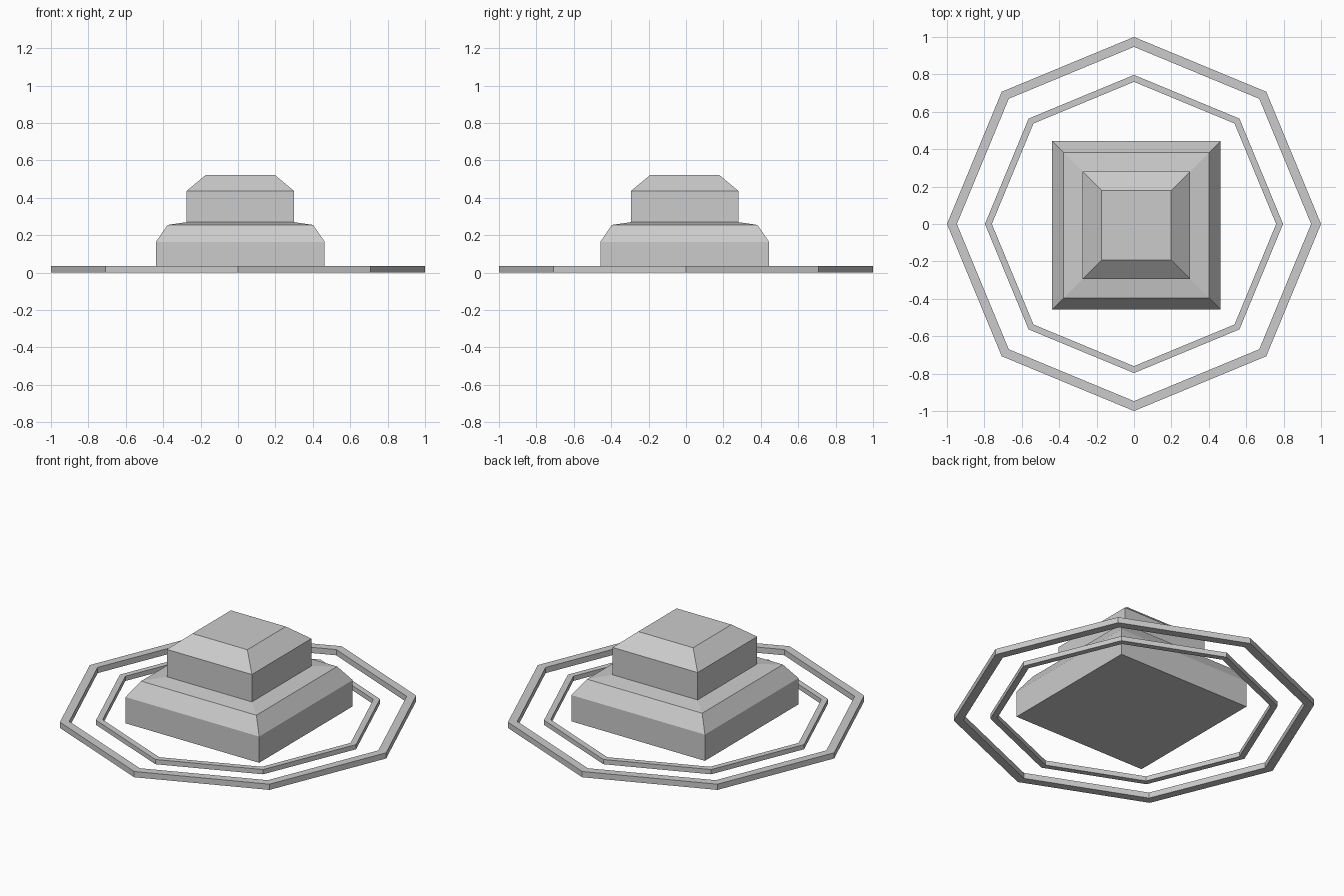
import bpy, bmesh, math

if "Cube" in bpy.data.objects:
    bpy.data.objects.remove(bpy.data.objects["Cube"])


def loft(name, loops, closed=False):
    """Bridge equal-length point loops; cap the ends unless closed into a ring."""
    bm = bmesh.new()
    rings = [[bm.verts.new(p) for p in loop] for loop in loops]
    n = len(rings[0])
    pairs = list(zip(rings, rings[1:]))
    if closed:
        pairs.append((rings[-1], rings[0]))
    else:
        bm.faces.new(rings[0][::-1])
        bm.faces.new(rings[-1])
    for a, b in pairs:
        for i in range(n):
            j = (i + 1) % n
            bm.faces.new((a[i], a[j], b[j], b[i]))
    bmesh.ops.recalc_face_normals(bm, faces=bm.faces)
    mesh = bpy.data.meshes.new(name)
    bm.to_mesh(mesh)
    bm.free()
    obj = bpy.data.objects.new(name, mesh)
    bpy.context.collection.objects.link(obj)
    return obj


def octagon(r, z):
    return [(r * math.cos(math.tau * i / 8), r * math.sin(math.tau * i / 8), z)
            for i in range(8)]


def square(h, z, cx=0.0125, cy=-0.007):
    return [(cx + sx * h, cy + sy * h, z)
            for sx, sy in ((-1, -1), (1, -1), (1, 1), (-1, 1))]


def ring(name, outer, inner, z0, z1):
    return loft(name, [octagon(outer, z0), octagon(outer, z1),
                       octagon(inner, z1), octagon(inner, z0)], closed=True)


# Two flat octagonal rings around the base
ring("outer_ring", 1.0, 0.947, 0.0, 0.035)
ring("inner_ring", 0.797, 0.76, 0.002, 0.031)

# Stepped square block with bevelled shoulders: (half width, height)
profile = [(0.451, 0.005), (0.451, 0.165), (0.389, 0.255),
           (0.287, 0.27), (0.287, 0.437), (0.185, 0.522)]
loft("stepped_block", [square(h, z) for h, z in profile])
